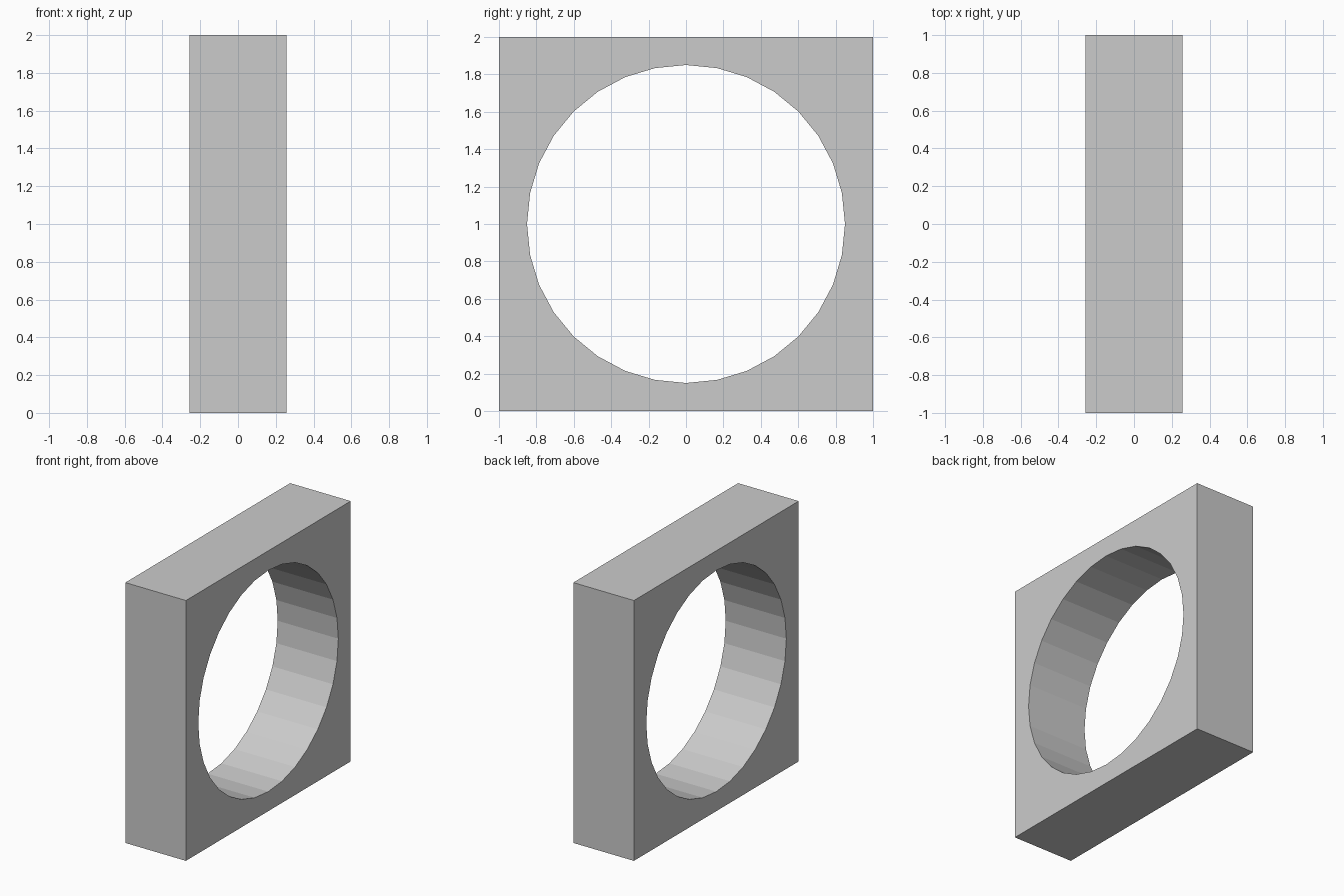
import bpy, bmesh
from math import sin, cos, pi

if "Cube" in bpy.data.objects:
    bpy.data.objects.remove(bpy.data.objects["Cube"])

SIDES = 32           # facets of the round opening
HALF = 1.0           # half width of the square block
HALF_DEPTH = 0.2575  # half thickness along x
RADIUS = 0.85
CENTRE_Z = 1.0


def ring(bm, x, round_hole):
    """Loop of vertices in the yz plane: the round hole or the square outline."""
    verts = []
    for i in range(SIDES):
        a = 2 * pi * i / SIDES
        c, s = cos(a), sin(a)
        r = RADIUS if round_hole else HALF / max(abs(c), abs(s))
        verts.append(bm.verts.new((x, r * c, CENTRE_Z + r * s)))
    return verts


# square block with a round through-hole
bm = bmesh.new()
loops = [ring(bm, HALF_DEPTH, False), ring(bm, HALF_DEPTH, True),
         ring(bm, -HALF_DEPTH, True), ring(bm, -HALF_DEPTH, False)]

# bridge the loops in turn: right face, hole wall, left face, outer sides
for k in range(4):
    a, b = loops[k], loops[(k + 1) % 4]
    for i in range(SIDES):
        j = (i + 1) % SIDES
        bm.faces.new((a[i], a[j], b[j], b[i]))
bmesh.ops.recalc_face_normals(bm, faces=bm.faces)

mesh = bpy.data.meshes.new("square_ring_block")
bm.to_mesh(mesh)
bm.free()
block = bpy.data.objects.new("square_ring_block", mesh)
bpy.context.collection.objects.link(block)
